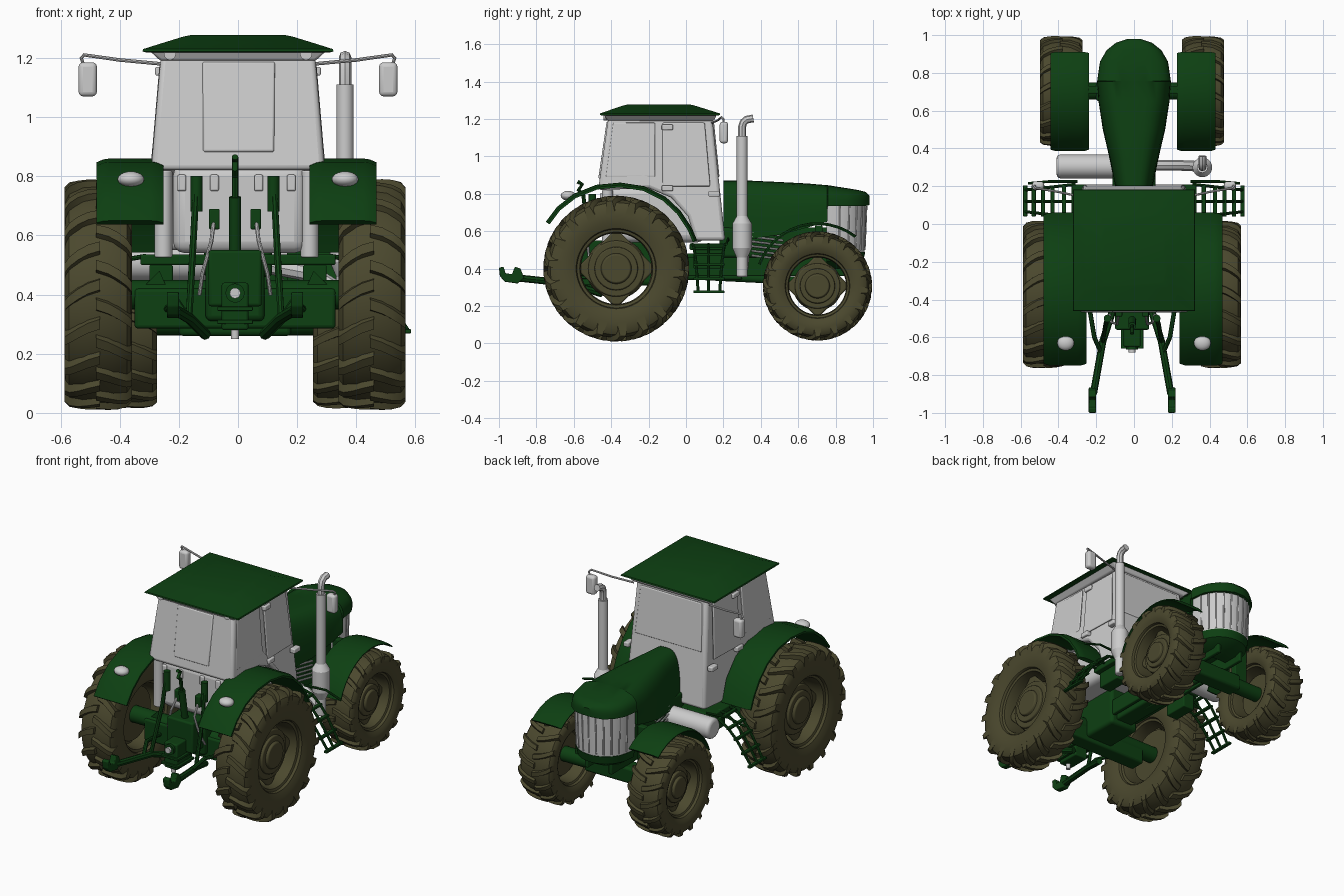
import bpy, bmesh
from math import sin, cos, pi, radians
from mathutils import Vector as V

if "Cube" in bpy.data.objects:
    bpy.data.objects.remove(bpy.data.objects["Cube"])


def material(name, col):
    m = bpy.data.materials.new(name)
    m.diffuse_color = (*col, 1)
    m.use_nodes = True
    m.node_tree.nodes["Principled BSDF"].inputs["Base Color"].default_value = m.diffuse_color
    return m


GREEN = material("green_paint", (0.004, 0.05, 0.006))
TYRE = material("olive_rubber", (0.07, 0.065, 0.027))
CX = -0.01  # wheels and hitch sit slightly off centre


def finish(name, bm, mat=None, bevel=0):
    bmesh.ops.recalc_face_normals(bm, faces=bm.faces)
    me = bpy.data.meshes.new(name)
    bm.to_mesh(me)
    bm.free()
    return link(name, me, mat, bevel)


def link(name, me, mat=None, bevel=0):
    ob = bpy.data.objects.new(name, me)
    bpy.context.collection.objects.link(ob)
    if mat:
        me.materials.clear()
        me.materials.append(mat)
    if bevel:
        b = ob.modifiers.new("bevel", 'BEVEL')
        b.width, b.segments, b.limit_method = bevel, 3, 'ANGLE'
    return ob


def add_loft(bm, rings, closed=False):
    rows = [[bm.verts.new(p) for p in r] for r in rings]
    n = len(rows[0])
    for a, b in zip(rows, rows[1:] + (rows[:1] if closed else [])):
        for i in range(n):
            j = (i + 1) % n
            bm.faces.new((a[i], a[j], b[j], b[i]))
    if not closed:
        bm.faces.new(rows[0])
        bm.faces.new(rows[-1])


def loft(name, rings, mat=None, bevel=0, closed=False):
    bm = bmesh.new()
    add_loft(bm, rings, closed)
    return finish(name, bm, mat, bevel)


def rect(x0, x1, y0, y1, z):
    return [(x0, y0, z), (x1, y0, z), (x1, y1, z), (x0, y1, z)]


def box(name, x0, x1, y0, y1, z0, z1, mat=None, bevel=0.006):
    return loft(name, [rect(x0, x1, y0, y1, z0), rect(x0, x1, y0, y1, z1)], mat, bevel)


def cyl(name, p0, p1, r, mat=None, r2=None, n=24, bevel=0):
    p0, p1 = V(p0), V(p1)
    q = (p1 - p0).to_track_quat('Z', 'Y')
    ring = lambda p, k: [p + q @ V((k * cos(2 * pi * i / n), k * sin(2 * pi * i / n), 0)) for i in range(n)]
    return loft(name, [ring(p0, r), ring(p1, r if r2 is None else r2)], mat, bevel)


def pipe(name, pts, r, mat=None):
    cu = bpy.data.curves.new(name, 'CURVE')
    cu.dimensions, cu.bevel_depth, cu.bevel_resolution, cu.use_fill_caps = '3D', r, 2, True
    s = cu.splines.new('POLY')
    s.points.add(len(pts) - 1)
    for p, c in zip(s.points, pts):
        p.co = (*c, 1)
    tmp = bpy.data.objects.new(name + "_path", cu)
    me = bpy.data.meshes.new_from_object(tmp)
    bpy.data.objects.remove(tmp)
    return link(name, me, mat)


def prism(name, yz, x0, x1, mat=None, bevel=0):
    return loft(name, [[(x, y, z) for y, z in yz] for x in (x0, x1)], mat, bevel)


def plate(name, corners, t, mat=None):
    c = [V(p) for p in corners]
    n = (c[1] - c[0]).cross(c[3] - c[0]).normalized() * t
    return loft(name, [[p - n for p in c], [p + n for p in c]], mat, 0.012)


def strip(name, path, centre, k, x0, x1, mat):
    """Curved mudguard: section with rounded shoulders swept along a side path."""
    cy, cz = centre
    d = (x1 - x0) * .1
    sec = [(x0, k), (x0, .972), (x0 + d, .993), (x0 + 2 * d, 1), (x1 - 2 * d, 1), (x1 - d, .993), (x1, .972), (x1, k)]
    return loft(name, [[(x, cy + (y - cy) * f, cz + (z - cz) * f) for x, f in sec] for y, z in path], mat)


# Wheels: revolved tyre, curved chevron lugs, rounded diamond disc and hub
def wheel(name, s, x, y, z, R, ri, hw, n):
    c, B = V((CX + s * x, y, z)), R * 0.945
    h = B - ri
    half = [(0.45, B), (0.86, B - .1 * h), (.97, B - .25 * h), (1, ri + .5 * h), (.97, ri + .25 * h),
            (.86, ri + .03 * h), (.8, ri), (.72, ri), (.68, ri * .93), (.4, ri * .9)]
    prof = half + [(-a, r) for a, r in reversed(half)]
    pt = lambda px, r, a: c + V((px * hw, r * cos(a), r * sin(a)))
    loft(name + "_tyre", [[pt(px, r, 2 * pi * i / 64) for px, r in prof] for i in range(64)], TYRE, closed=True)
    bm = bmesh.new()
    stations = [(-.06, .95 * B, R * .995, 0), (.3, .95 * B, R, .035), (.6, B - .15 * h, R * .995, .085),
                (.85, B - .25 * h, R * .975, .14), (1.0, B - .38 * h, R * .93, .19), (1.0, ri + .5 * h, ri + .58 * h, .20)]
    for i in range(n):
        for d in (-1, 1):
            a0 = 2 * pi * (i + d / 4) / n
            add_loft(bm, [[pt(d * f, lo, a0 + a - .075), pt(d * f, hi, a0 + a - .045),
                           pt(d * f, hi, a0 + a + .045), pt(d * f, lo, a0 + a + .075)]
                          for f, lo, hi, a in stations])
    finish(name + "_lugs", bm, TYRE)
    ax = lambda d: c + V((s * d, 0, 0))
    cyl(name + "_disc", ax(.01), ax(.03), ri * 1.02, TYRE, n=4, bevel=.015)
    cyl(name + "_dish", ax(-.02), ax(.04), ri * .78, TYRE, ri * .70, n=40, bevel=.005)
    cyl(name + "_hub", ax(.03), ax(.055), ri * .56, TYRE, ri * .54, n=40, bevel=.005)
    cyl(name + "_hub_cap", ax(.05), ax(.07), ri * .4, TYRE, ri * .36, n=32, bevel=.005)


CABW = lambda z: 0.294 - max(0, z - .83) * 0.086
for s, side in ((-1, "left"), (1, "right")):
    X = lambda v: CX / 2 + s * v
    wheel(side + "_rear_wheel", s, .463, -.373, .40, .39, .21, .114, 18)
    wheel(side + "_front_wheel", s, .375, .703, .307, .292, .17, .112, 17)
    # Mudguards and tail lamps
    strip(side + "_rear_mudguard", [(-.75, .65), (-.69, .73), (-.60, .80), (-.48, .848), (-.35, .86), (-.22, .84),
          (-.11, .785), (-.03, .71), (.03, .62), (.06, .55)], (-.373, .40), .945, *sorted((X(.247), X(.473))), GREEN)
    strip(side + "_front_mudguard", [(.703 + .338 * cos(radians(a)), .31 + .338 * sin(radians(a)))
          for a in range(52, 165, 9)], (.703, .31), .955, *sorted((X(.232), X(.437))), GREEN)
    bm = bmesh.new()
    bmesh.ops.create_uvsphere(bm, u_segments=20, v_segments=12, radius=1)
    bmesh.ops.scale(bm, vec=(.045, .04, .026), verts=bm.verts)
    bmesh.ops.translate(bm, vec=(s * .362, -.63, .79), verts=bm.verts)
    finish(side + "_tail_lamp", bm)
    # Mirrors
    pipe(side + "_mirror_arm", [(s * .262, .14, 1.18), (s * .4, .17, 1.193), (s * .52, .19, 1.21), (s * .53, .2, 1.2),
                                (s * .51, .205, 1.14)], .006)
    box(side + "_mirror", s * .508 - .031, s * .508 + .031, .18, .225, 1.07, 1.185, None, .015)
    # Cab side windows, door and hinges
    side_pt = lambda y, z: (s * (CABW(z) * (.99 if y < 0 else .965) - .002), y, z)
    plate(side + "_rear_side_window", [side_pt(*p) for p in ((-.43, .89), (-.165, .89), (-.165, 1.18), (-.39, 1.18))], .006)
    plate(side + "_door_window", [side_pt(*p) for p in ((-.125, .84), (.13, .84), (.10, 1.18), (-.125, 1.18))], .006)
    for k, (y, z) in enumerate(((-.1, .83), (-.1, 1.155), (.15, .8))):
        hx = s * CABW(z) * .985
        box(f"{side}_door_fitting_{k}", hx - .018, hx + .018, y - .03, y + .03, z - .015, z + .015)
    # Platform and access steps
    box(side + "_platform", *sorted((s * .08, s * .33)), .02, .21, .50, .535, GREEN)
    box(side + "_step_box", *sorted((s * .22, s * .3)), .04, .2, .40, .50, GREEN)
    rail = [(.31, .53), (.37, .52), (.43, .475), (.48, .42), (.53, .345), (.575, .275)]
    for k, (y, in_y) in enumerate(((.035, .03), (.12, 0), (.21, -.03))):
        pipe(f"{side}_step_rail_{k}", [(s * x, y + in_y * (x - .31) / .265, z) for x, z in rail], .008, GREEN)
    for k, (x, z) in enumerate(rail[1:]):
        box(f"{side}_step_{k}", s * x - .012, s * x + .01, .04, .205, z - .006, z + .008, GREEN, .003)
    pipe(side + "_step_handrail", [(s * .3, .225, .55), (s * .45, .225, .56), (s * .56, .215, .53)], .007, GREEN)
    # Axle struts, cooling louvres and rear posts
    cyl(side + "_rear_post", (X(.247), -.42, .525), (X(.247), -.42, .82), .03, bevel=.006)
    loft(side + "_axle_bracket", [[(X(.23), y, .41), (X(.33), y, .41), (X(.26), y, .48)] for y in (-.41, -.39)], GREEN)
    cyl(side + "_rear_axle", (X(.1), -.373, .40), (X(.46), -.373, .40), .05, GREEN)
    cyl(side + "_front_axle", (X(.05), .703, .307), (X(.38), .703, .307), .045, GREEN)
    box(side + "_mudguard_stay", *sorted((X(.17), X(.26))), .69, .73, .32, .63, GREEN)
    for k in range(6):
        pipe(f"{side}_louvre_{k}", [(s * .125, .35, .47 + k * .025), (s * .15, .52, .45 + k * .025)], .006)
    # Three point linkage
    H = lambda v: CX + s * v
    pipe(side + "_lift_rod", [(H(.13), -.5, .79), (H(.14), -.53, .6), (H(.155), -.62, .33)], .012, GREEN)
    cyl(side + "_lift_ram", (H(.13), -.5, .68), (H(.13), -.5, .80), .02, GREEN)
    pipe(side + "_hose", [(H(.07), -.47, .66), (H(.08), -.53, .58), (H(.11), -.52, .47), (H(.12), -.48, .40)], .007)
    box(side + "_valve", H(.07) - .018, H(.07) + .018, -.49, -.44, .62, .69, GREEN)
    pipe(side + "_lower_link", [(H(.10), -.45, .265), (H(.155), -.62, .32), (H(.205), -.9, .35)], .019, GREEN)
    prism(side + "_link_claw", [(-1, .405), (-.975, .41), (-.965, .375), (-.93, .37), (-.915, .41), (-.885, .40),
          (-.865, .35), (-.9, .32), (-.97, .33), (-.995, .36)], H(.19), H(.23), GREEN, .005)
    pipe(side + "_stabiliser", [(H(.23), -.42, .35), (H(.20), -.6, .38), (H(.165), -.68, .33)], .012, GREEN)
    # Chassis side rails
    box(side + "_frame_rail", *sorted((H(.07), H(.095))), -.1, .88, .36, .46, GREEN)

# Cab shell, lower rear wall, windows
cab_yz = [(-.47, .82), (-.415, 1.21), (.14, 1.21), (.21, .55), (.05, .55), (.01, .68), (-.08, .78), (-.2, .83)]
loft("cab", [[(s * CABW(z) * (.93 if y > .1 else 1), y, z) for y, z in cab_yz] for s in (-1, 1)], None, .018)
box("cab_lower_wall", -.22, .23, -.45, .1, .54, .84, None, .04)
plate("rear_window", [(-.118, -.462, .882), (.122, -.462, .882), (.125, -.417, 1.187), (-.12, -.417, 1.187)], .007)
plate("windscreen", [(-.23, .173, .89), (.23, .173, .89), (.21, .144, 1.18), (-.21, .144, 1.18)], .006)
for k, x in enumerate((-.19, -.08, .07, .18)):
    box(f"rear_vent_{k}", x - .015, x + .015, -.46, -.44, .75, .805)

# Roof with flared eaves
loft("roof_band", [rect(-.262, .262, -.42, .15, 1.19), rect(-.30, .30, -.44, .165, 1.225)], None, .008)
loft("roof", [rect(-.31, .31, -.45, .17, 1.218), rect(-.323, .323, -.46, .183, 1.222), rect(-.32, .32, -.458, .18, 1.23),
              rect(-.25, .25, -.395, .11, 1.252), rect(-.185, .185, -.335, .045, 1.272),
              rect(-.155, .155, -.31, .02, 1.278)], GREEN)
for k, x in enumerate((-.23, .23)):
    cyl(f"work_lamp_{k}", (x, -.44, 1.213), (x, -.40, 1.213), .02)

# Bonnet: egg shaped in plan, arched in section
rings = []
for y, w, zt, zb in ((.20, .10, .87, .55), (.35, .13, .87, .56), (.5, .165, .863, .58), (.65, .188, .855, .62),
                     (.755, .195, .846, .65), (.758, .195, .846, .735), (.86, .18, .83, .735), (.92, .145, .82, .735),
                     (.96, .095, .81, .735), (.98, .035, .79, .74)):
    rings.append([(w * (1 if cos(a) > 0 else -1) * abs(cos(a)) ** .6, y, zb + (zt - zb) * max(0, sin(a)) ** .6)
                  for a in [pi * i / 20 for i in range(21)]])
loft("bonnet", rings, GREEN)


# Grille with vertical slats, and nose base below it
def nose(k, z):
    return [(.178 * k * cos(pi * i / 24), .75 + .215 * k * sin(pi * i / 24) ** .8, z) for i in range(25)]


loft("grille", [nose(.95, .48), nose(.98, .6), nose(1, .745)])
for i in range(2, 23, 2):
    a, b = V(nose(.955, .5)[i]), V(nose(1, .735)[i])
    cyl(f"grille_slat_{i}", a, b, .005, n=8)
loft("nose_base", [nose(.6, .40), nose(.92, .44), nose(.97, .49)], GREEN)

# Chassis and engine
box("engine", -.115, .115, .18, .78, .46, .62, GREEN, .015)
box("chassis", -.07, .05, -.45, .3, .34, .48, GREEN, .012)
box("front_axle_beam", -.2, .18, .65, .75, .26, .36, GREEN, .015)
box("rear_axle_beam", -.35, .33, -.43, -.33, .285, .42, GREEN, .012)
box("gearbox", -.11, .09, -.46, -.1, .31, .55, GREEN, .02)
cyl("drive_shaft", (CX, -.1, .37), (CX, .7, .33), .022, GREEN)

# Left tank, exhaust on the right
cyl("side_tank", (-.41, .305, .51), (-.06, .305, .51), .063, n=32, bevel=.02)
E = lambda z: (.362, .30, z)
cyl("exhaust_elbow", E(.355), E(.47), .03, bevel=.01)
cyl("silencer_base", E(.46), E(.51), .03, r2=.052)
cyl("silencer", E(.51), E(.64), .052)
cyl("silencer_neck", E(.64), E(.68), .052, r2=.029)
cyl("exhaust_stack", E(.67), E(1.11), .029)
pipe("exhaust_tip", [E(1.1), E(1.16), (.362, .308, 1.183), (.362, .325, 1.197), (.362, .36, 1.203)], .021)
pipe("exhaust_feed", [(.09, .31, .5), (.25, .31, .47), (.362, .305, .40)], .028)

# Rear hitch
box("hitch_frame", CX - .09, CX + .09, -.56, -.44, .36, .55, GREEN, .01)
box("hitch_lower", CX - .045, CX + .045, -.65, -.5, .28, .44, GREEN, .008)
for k, z in enumerate((.30, .345)):
    box(f"hitch_jaw_{k}", CX - .06, CX + .06, -.66, -.5, z, z + .014, GREEN, .003)
cyl("power_take_off", (CX, -.6, .405), (CX, -.665, .405), .032, GREEN)
cyl("power_shaft", (CX, -.66, .405), (CX, -.68, .405), .018)
cyl("hitch_pin", (CX, -.62, .25), (CX, -.62, .34), .014)
cyl("top_link", (CX, -.5, .50), (CX, -.54, .73), .02, GREEN)
pipe("top_link_hook", [(CX, -.54, .72), (CX, -.55, .8), (CX, -.575, .82), (CX, -.555, .85), (CX, -.58, .865)], .011, GREEN)

# Smooth shading that keeps edges sharp
bpy.ops.object.select_all(action='SELECT')
bpy.context.view_layer.objects.active = bpy.context.selected_objects[0]
bpy.ops.object.shade_smooth_by_angle(angle=radians(35))
